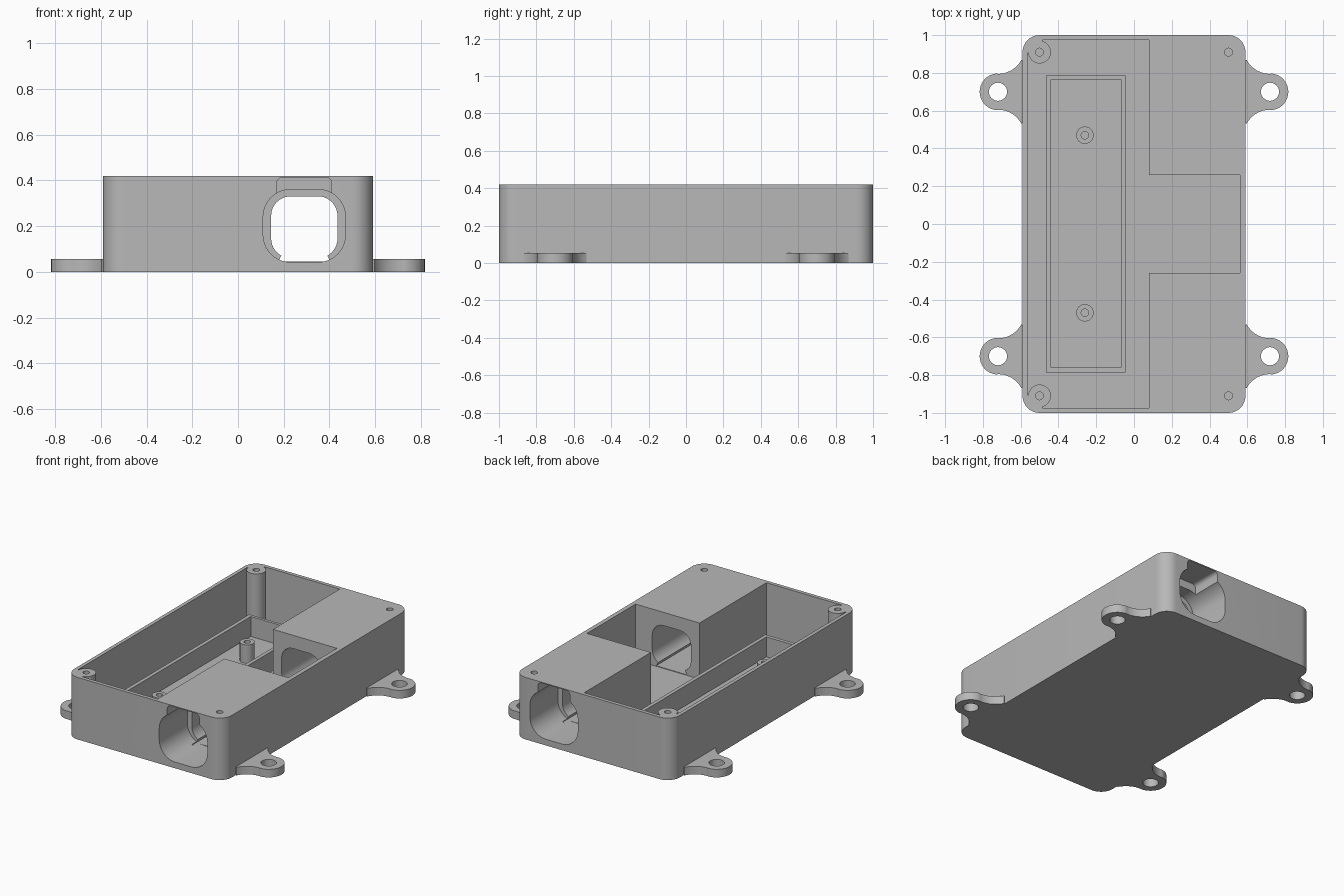
import bpy, bmesh, math
from mathutils import Vector

if "Cube" in bpy.data.objects:
    bpy.data.objects.remove(bpy.data.objects["Cube"])

grey = bpy.data.materials.new("plain grey")
grey.diffuse_color = (0.48, 0.48, 0.48, 1)
grey.use_nodes = True
grey.node_tree.nodes["Principled BSDF"].inputs["Base Color"].default_value = grey.diffuse_color


def arc(cx, cy, r, a0, a1, n):
    """Points along an arc, angles in degrees."""
    return [(cx + r * math.cos(math.radians(a0 + (a1 - a0) * i / n)),
             cy + r * math.sin(math.radians(a0 + (a1 - a0) * i / n))) for i in range(n + 1)]


def rounded(x0, x1, y0, y1, r, n=10):
    return (arc(x1 - r, y1 - r, r, 0, 90, n) + arc(x0 + r, y1 - r, r, 90, 180, n)
            + arc(x0 + r, y0 + r, r, 180, 270, n) + arc(x1 - r, y0 + r, r, 270, 360, n))


def rect(x0, x1, y0, y1):
    return [(x0, y0), (x1, y0), (x1, y1), (x0, y1)]


def circle(cx, cy, r, n=32):
    return arc(cx, cy, r, 0, 360, n)[:-1]


def prism(name, profile, lo, hi, axis="Z"):
    """Extrude a profile (xy along z, or xz along y) between lo and hi."""
    bm = bmesh.new()
    place = (lambda p: (p[0], p[1], lo)) if axis == "Z" else (lambda p: (p[0], lo, p[1]))
    face = bm.faces.new([bm.verts.new(place(p)) for p in profile])
    ext = bmesh.ops.extrude_face_region(bm, geom=[face])
    step = Vector((0, 0, hi - lo)) if axis == "Z" else Vector((0, hi - lo, 0))
    bmesh.ops.translate(bm, vec=step, verts=[v for v in ext["geom"] if isinstance(v, bmesh.types.BMVert)])
    bmesh.ops.recalc_face_normals(bm, faces=bm.faces)
    mesh = bpy.data.meshes.new(name)
    bm.to_mesh(mesh)
    bm.free()
    mesh.materials.append(grey)
    ob = bpy.data.objects.new(name, mesh)
    bpy.context.collection.objects.link(ob)
    return ob


def activate(ob):
    bpy.ops.object.select_all(action="DESELECT")
    ob.select_set(True)
    bpy.context.view_layer.objects.active = ob


def cut(ob, profile, lo, hi, axis="Z"):
    """Subtract a prism from an object."""
    cutter = prism("cutter", profile, lo, hi, axis)
    cutter.hide_render = True
    activate(ob)
    mod = ob.modifiers.new("cut", "BOOLEAN")
    mod.operation, mod.solver, mod.object = "DIFFERENCE", "EXACT", cutter
    bpy.ops.object.modifier_apply(modifier=mod.name)
    bpy.data.objects.remove(cutter)


def smooth(ob):
    activate(ob)
    bpy.ops.object.shade_smooth_by_angle(angle=math.radians(30))


H, FLOOR = 0.42, 0.04

# Case body with rounded upright corners
body = prism("case_body", rounded(-0.59, 0.59, -1, 1, 0.09), 0, H)

# T-shaped cavity that leaves screw posts in the two left corners
lower = [(-0.565, -0.905)] + arc(-0.5, -0.91, 0.06, 175, -75, 24)
lower += [(-0.484, -0.975), (0.08, -0.975), (0.08, -0.26), (0.56, -0.26)]
cut(body, lower + [(x, -y) for x, y in reversed(lower)], FLOOR, H + 0.1)

# Lid screw holes
for x in (-0.5, 0.5):
    for y in (-0.91, 0.91):
        cut(body, circle(x, y, 0.021, 20), 0.2, H + 0.1)

# Stepped cable tunnels through both end blocks
for s in (-1, 1):
    def tunnel(profile, a, b):
        cut(body, profile, min(s * a, s * b), max(s * a, s * b), "Y")
    tunnel(rounded(0.11, 0.47, 0.042, 0.36, 0.12), 0.7, 1.1)
    tunnel(rounded(0.17, 0.41, 0.25, 0.413, 0.025, 4), 0.79, 1.1)
    tunnel(rounded(0.145, 0.435, 0.06, 0.33, 0.085), 0.2, 0.75)
    tunnel([(0.175, 0.044), (0.405, 0.044), (0.38, 0.09), (0.2, 0.09)], 0.2, 0.75)
smooth(body)

# Thin upright frame on the cavity floor
frame = prism("inner_frame", rect(-0.465, -0.045, -0.785, 0.785), FLOOR - 0.01, 0.175)
cut(frame, rect(-0.44, -0.07, -0.76, 0.765), 0, 0.3)

# Board standoffs inside the frame
for y in (-0.47, 0.47):
    post = prism("standoff", circle(-0.26, y, 0.046), FLOOR - 0.01, 0.165)
    cut(post, circle(-0.26, y, 0.02, 20), 0.06, 0.3)
    smooth(post)

# Mounting ears flaring into the case sides
flare = arc(0.72, 0.935, 0.14, 208, 270, 12)
half = [(0.58, 0.865), (0.59, 0.865)] + flare + arc(0.72, 0.7, 0.097, 90, 0, 14)[1:]
ear_outline = half + [(x, 1.4 - y) for x, y in reversed(half[:-1])]
for sx in (-1, 1):
    for sy in (-1, 1):
        ear = prism("mounting_ear", [(sx * x, sy * y) for x, y in ear_outline], 0, 0.055)
        cut(ear, circle(sx * 0.72, sy * 0.7, 0.048), -0.1, 0.2)
        smooth(ear)
